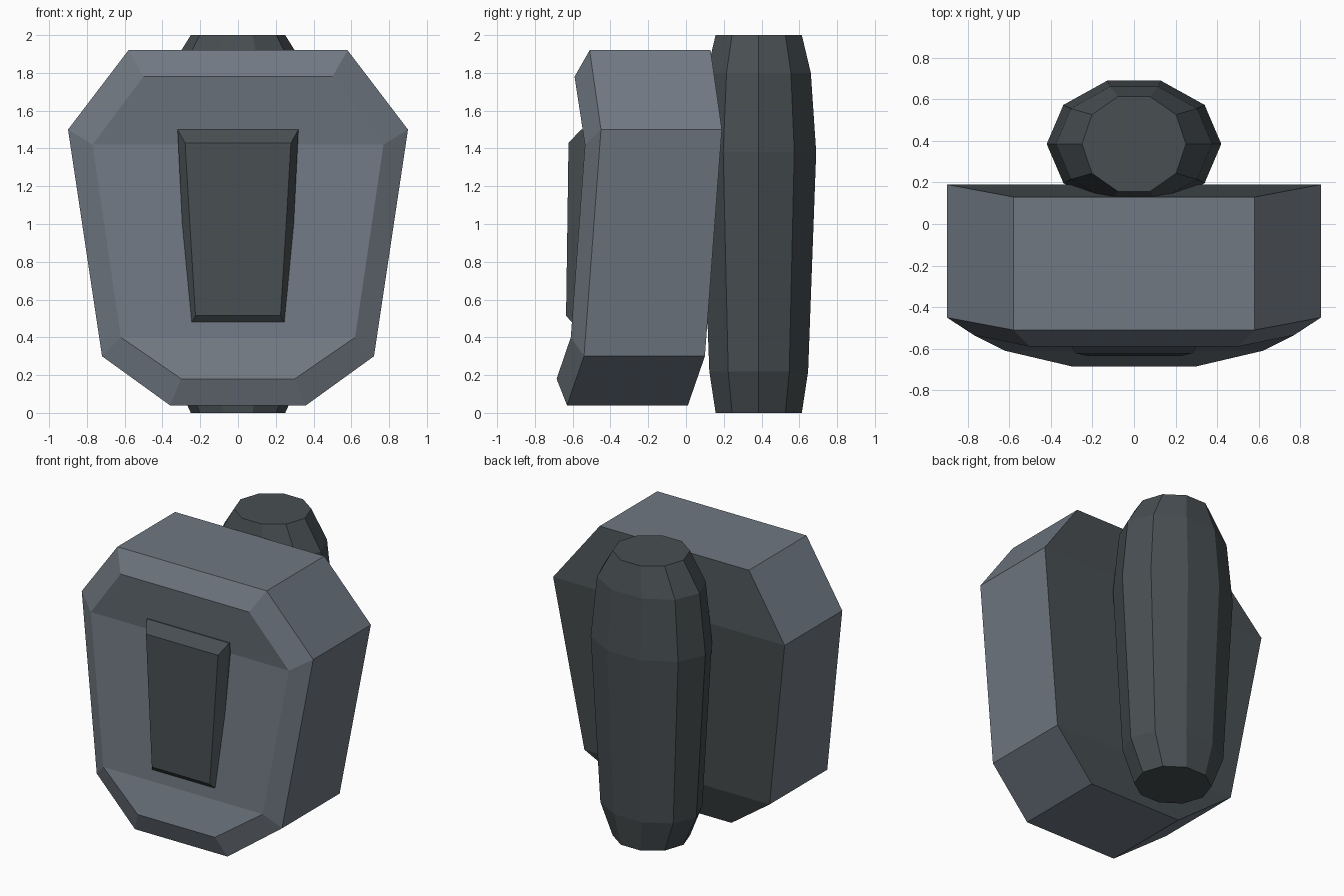
import bpy
import bmesh
from math import cos, sin, tau

cube = bpy.data.objects.get("Cube")
if cube:
    bpy.data.objects.remove(cube)


def material(name, color):
    mat = bpy.data.materials.new(name)
    mat.use_nodes = True
    mat.diffuse_color = color
    mat.node_tree.nodes["Principled BSDF"].inputs["Base Color"].default_value = color
    return mat


blue_gray = material("blue gray", (0.162, 0.188, 0.223, 1))
dark_gray = material("dark gray", (0.065, 0.078, 0.084, 1))


def finish(name, bm, mats):
    bmesh.ops.recalc_face_normals(bm, faces=bm.faces)
    mesh = bpy.data.meshes.new(name)
    bm.to_mesh(mesh)
    bm.free()
    for mat in mats:
        mesh.materials.append(mat)
    obj = bpy.data.objects.new(name, mesh)
    bpy.context.collection.objects.link(obj)
    return obj


def bridge(bm, rings):
    """Join neighbouring closed rings with quads."""
    for a, b in zip(rings, rings[1:]):
        for i in range(len(a)):
            j = (i + 1) % len(a)
            bm.faces.new((a[i], a[j], b[j], b[i]))


def mirrored_ring(bm, half):
    """Closed ring from right-hand points listed top to bottom."""
    points = half + [(-x, y, z) for x, y, z in reversed(half)]
    return [bm.verts.new(p) for p in points]


def cap(bm, ring):
    """Close a mirrored ring with horizontal strips."""
    n = len(ring)
    return [bm.faces.new((ring[i], ring[i + 1], ring[n - 2 - i], ring[n - 1 - i]))
            for i in range(n // 2 - 1)]


def shell(name, halves, mats, back_index):
    bm = bmesh.new()
    rings = [mirrored_ring(bm, half) for half in halves]
    bridge(bm, rings)
    for face in cap(bm, rings[0]):
        face.material_index = back_index
    cap(bm, rings[-1])
    return finish(name, bm, mats)


# Main body: dark back, outer rim, bevelled front
outline = [(0.58, 1.92), (0.90, 1.50), (0.72, 0.30), (0.36, 0.04)]
back = [(x, y, z) for (x, z), y in zip(outline, (0.13, 0.19, 0.10, 0.01))]
rim = [(x, y, z) for (x, z), y in zip(outline, (-0.51, -0.45, -0.54, -0.63))]
front = [(0.50, -0.59, 1.78), (0.77, -0.535, 1.42),
         (0.62, -0.61, 0.40), (0.30, -0.685, 0.18)]
shell("main_body", [back, rim, front], [blue_gray, dark_gray], 1)

# Raised front panel
panel_rim = [(0.32, -0.555, 1.50), (0.295, -0.567, 1.0), (0.245, -0.605, 0.48)]
panel_base = [(x, -0.48, z) for x, y, z in panel_rim]
panel_face = [(0.28, -0.622, 1.43), (0.255, -0.628, 1.0), (0.225, -0.635, 0.515)]
shell("front_panel", [panel_base, panel_rim, panel_face], [dark_gray], 0)

# Ten-sided oval canister behind the body: height, x radius, y radius
profile = [(0, 0.25, 0.24), (0.22, 0.35, 0.275), (1.38, 0.42, 0.32),
           (1.80, 0.375, 0.29), (2, 0.25, 0.24)]
SIDES = 10
bm = bmesh.new()
rings = [[bm.verts.new((rx * cos(tau * i / SIDES), 0.385 + ry * sin(tau * i / SIDES), z))
          for i in range(SIDES)] for z, rx, ry in profile]
bridge(bm, rings)
bm.faces.new(rings[0])
bm.faces.new(rings[-1])
finish("rear_canister", bm, [dark_gray])
